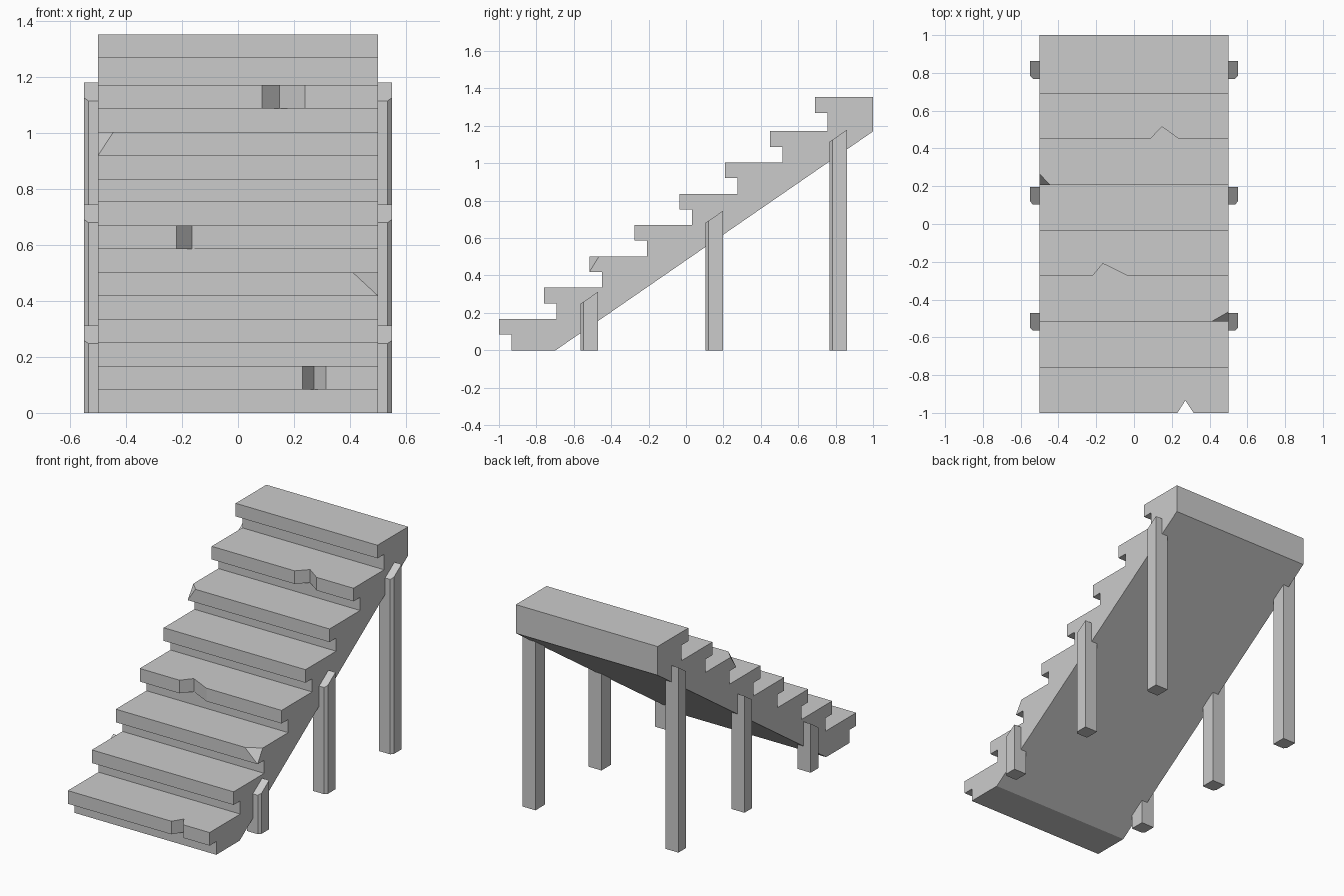
import bpy, bmesh
from mathutils import Vector

if "Cube" in bpy.data.objects:
    bpy.data.objects.remove(bpy.data.objects["Cube"])

RISE, RUN, THICK, INSET = 0.1673, 0.2415, 0.0835, 0.067


def finish(name, bm):
    bmesh.ops.recalc_face_normals(bm, faces=bm.faces)
    me = bpy.data.meshes.new(name)
    bm.to_mesh(me)
    bm.free()
    ob = bpy.data.objects.new(name, me)
    bpy.context.collection.objects.link(ob)
    return ob


def front(i):
    return -1 + i * RUN


def top(i):
    return 1.353 if i == 7 else (i + 1) * RISE


# Staircase: side profile of overhanging treads, extruded across x
profile = [(1, 1.17), (-0.697, 0)]
for i in range(8):
    y, z = front(i), top(i)
    base = 0 if i == 0 else top(i - 1)
    profile += [(y + INSET, base), (y + INSET, z - THICK), (y, z - THICK), (y, z)]
profile.append((1, 1.353))
bm = bmesh.new()
face = bm.faces.new([bm.verts.new((-0.5, y, z)) for y, z in profile])
ext = bmesh.ops.extrude_face_region(bm, geom=[face], use_keep_orig=True)
bmesh.ops.translate(bm, vec=(1, 0, 0),
                    verts=[v for v in ext["geom"] if isinstance(v, bmesh.types.BMVert)])
stairs = finish("stone_staircase", bm)

# Chips broken out of the tread edges
cut = bmesh.new()


def hull(points):
    verts = [cut.verts.new(p) for p in points]
    bmesh.ops.convex_hull(cut, input=verts)


def notch(i, x0, xa, x1, depth=0.066):
    # vertical V notch, widened in front of the nosing
    y, z, k = front(i), top(i), 1.3
    pts = [(xa + (x0 - xa) * k, y + depth * (1 - k)), (xa, y + depth),
           (xa + (x1 - xa) * k, y + depth * (1 - k))]
    hull([(px, py, pz) for px, py in pts for pz in (z - THICK - 0.01, z + 0.01)])


def corner(i, side, width, depth):
    # sloping break at the end of a tread
    y, z, x = front(i), top(i), 0.5 * side
    tri = [Vector((x - side * width, y, z)), Vector((x, y + depth, z)),
           Vector((x, y, z - THICK))]
    c = sum(tri, Vector()) / 3
    hull([c + (p - c) * 1.6 for p in tri] + [Vector((x + side * 0.1, y - 0.1, z + 0.1))])


notch(0, 0.23, 0.272, 0.315)
notch(3, -0.22, -0.165, -0.03)
notch(6, 0.085, 0.148, 0.24)
corner(2, 1, 0.09, 0.052)
corner(5, -1, 0.055, 0.058)
cutter = finish("chip_cutter", cut)
cutter.hide_render = True

mod = stairs.modifiers.new("chips", 'BOOLEAN')
mod.operation = 'DIFFERENCE'
mod.solver = 'EXACT'
mod.object = cutter
bpy.context.view_layer.objects.active = stairs
bpy.ops.object.modifier_apply(modifier=mod.name)
bpy.data.objects.remove(cutter)

# Support posts: chamfered outer front corner, sloping tops
for label, y0, z0, z1 in (("front", -0.565, 0.248, 0.312),
                          ("middle", 0.103, 0.68, 0.745),
                          ("back", 0.768, 1.115, 1.18)):
    for side, sname in ((-1, "left"), (1, "right")):
        bm = bmesh.new()
        plan = [(0.458, 0), (0.535, 0), (0.55, 0.016), (0.55, 0.094), (0.458, 0.094)]
        low = [bm.verts.new((side * x, y0 + d, 0)) for x, d in plan]
        high = [bm.verts.new((side * x, y0 + d, z0 + (z1 - z0) * d / 0.094)) for x, d in plan]
        bm.faces.new(low)
        bm.faces.new(high)
        for a in range(5):
            b = (a + 1) % 5
            bm.faces.new((low[a], low[b], high[b], high[a]))
        finish(f"{label}_{sname}_post", bm)
